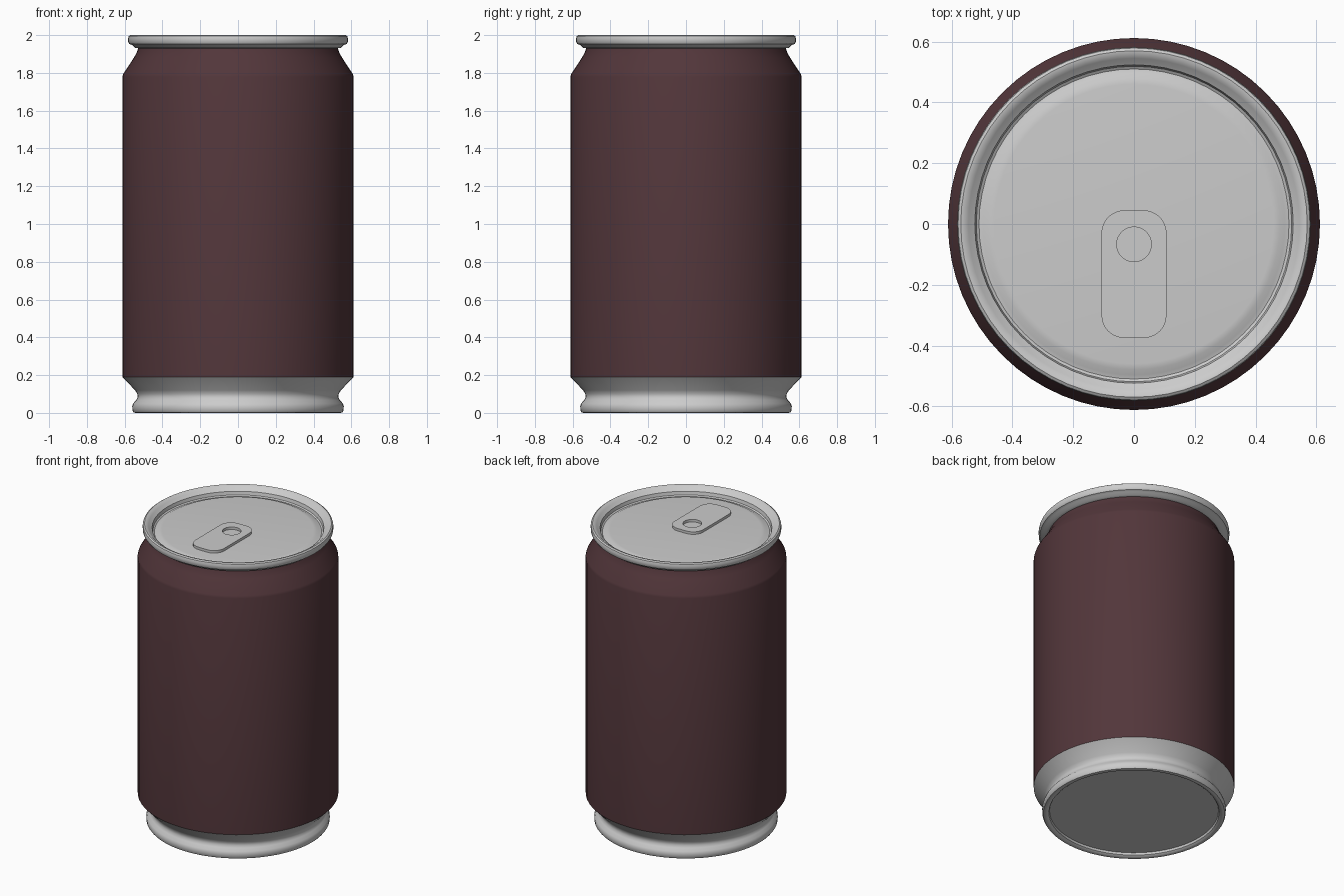
import bpy, bmesh, math

if "Cube" in bpy.data.objects:
    bpy.data.objects.remove(bpy.data.objects["Cube"])

SEG = 64


def lathe(name, profile):
    """Spin an (r, z) profile, listed bottom to top on the outside, about z."""
    bm = bmesh.new()
    rings = []
    for r, z in profile:
        if r == 0:
            rings.append([bm.verts.new((0, 0, z))])
        else:
            rings.append([bm.verts.new((r * math.cos(2 * math.pi * i / SEG),
                                        r * math.sin(2 * math.pi * i / SEG), z))
                          for i in range(SEG)])
    for a, b in zip(rings, rings[1:]):
        for i in range(SEG):
            j = (i + 1) % SEG
            if len(a) == 1:
                bm.faces.new((a[0], b[j], b[i]))
            elif len(b) == 1:
                bm.faces.new((a[i], a[j], b[0]))
            else:
                bm.faces.new((a[i], a[j], b[j], b[i]))
    return finish(name, bm)


def finish(name, bm):
    mesh = bpy.data.meshes.new(name)
    bm.to_mesh(mesh)
    bm.free()
    obj = bpy.data.objects.new(name, mesh)
    bpy.context.collection.objects.link(obj)
    bpy.ops.object.select_all(action='DESELECT')
    obj.select_set(True)
    bpy.context.view_layer.objects.active = obj
    bpy.ops.object.shade_smooth_by_angle(angle=math.radians(35))
    return obj


# Painted wall with tapered shoulder
body = lathe("can_body", [(0.612, 0.19), (0.612, 1.78), (0.607, 1.795),
                          (0.55, 1.882), (0.535, 1.91), (0.527, 1.935)])
paint = bpy.data.materials.new("dark_red_paint")
paint.diffuse_color = (0.085, 0.037, 0.043, 1)
paint.use_nodes = True
paint.node_tree.nodes["Principled BSDF"].inputs["Base Color"].default_value = paint.diffuse_color
body.data.materials.append(paint)

# Bare metal base: recessed disc, foot ring, neck and flare
lathe("can_base", [(0, 0.024), (0.515, 0.024), (0.519, 0.01), (0.53, 0.002),
                   (0.542, 0), (0.553, 0.003), (0.559, 0.012), (0.56, 0.035),
                   (0.555, 0.05), (0.54, 0.067), (0.532, 0.082), (0.533, 0.1),
                   (0.545, 0.12), (0.612, 0.19)])

# Rolled rim and recessed lid
lathe("can_lid", [(0.527, 1.93), (0.545, 1.933), (0.56, 1.947), (0.575, 1.953),
                  (0.581, 1.963), (0.582, 1.982), (0.579, 1.994), (0.57, 2.0),
                  (0.558, 1.998), (0.545, 1.988), (0.533, 1.978), (0.524, 1.972),
                  (0.519, 1.95), (0.51, 1.944), (0.497, 1.947), (0.48, 1.956),
                  (0.46, 1.958), (0, 1.958)])

# Pull tab: rounded plate with a round finger hole
N, HW, Y0, Y1, HY, HR = 48, 0.107, -0.375, 0.045, -0.067, 0.057
CR, TOP, BOTTOM = 0.075, 1.975, 1.955


def plate_edge(t):
    """Point where a ray from the hole centre leaves the rounded rectangle."""
    dx, dy = math.cos(t), math.sin(t)
    cy, hy = (Y0 + Y1) / 2, (Y1 - Y0) / 2
    lo, hi = 0.0, 1.0
    for _ in range(40):
        m = (lo + hi) / 2
        qx = abs(dx * m) - HW + CR
        qy = abs(HY + dy * m - cy) - hy + CR
        d = math.hypot(max(qx, 0), max(qy, 0)) + min(max(qx, qy), 0) - CR
        lo, hi = (m, hi) if d < 0 else (lo, m)
    return dx * lo, HY + dy * lo


# Angles are concentrated where the far corners of the plate lie
angles = [2 * math.pi * i / N for i in range(N)]
angles += [-math.pi / 2 + s * a for s in (-1, 1)
           for a in (0.06, 0.17, 0.21, 0.29, 0.32, 0.35, 0.43)]
angles = sorted(a % (2 * math.pi) for a in angles)
bm = bmesh.new()
rows = []
for t in angles:
    ox, oy = plate_edge(t)
    hx, hy = HR * math.cos(t), HY + HR * math.sin(t)
    rows.append([bm.verts.new(p) for p in ((ox, oy, BOTTOM), (ox, oy, TOP),
                                          (hx, hy, TOP), (hx, hy, BOTTOM))])
for a, b in zip(rows, rows[1:] + rows[:1]):
    for k in range(4):
        m = (k + 1) % 4
        bm.faces.new((a[k], b[k], b[m], a[m]))
finish("pull_tab", bm)
